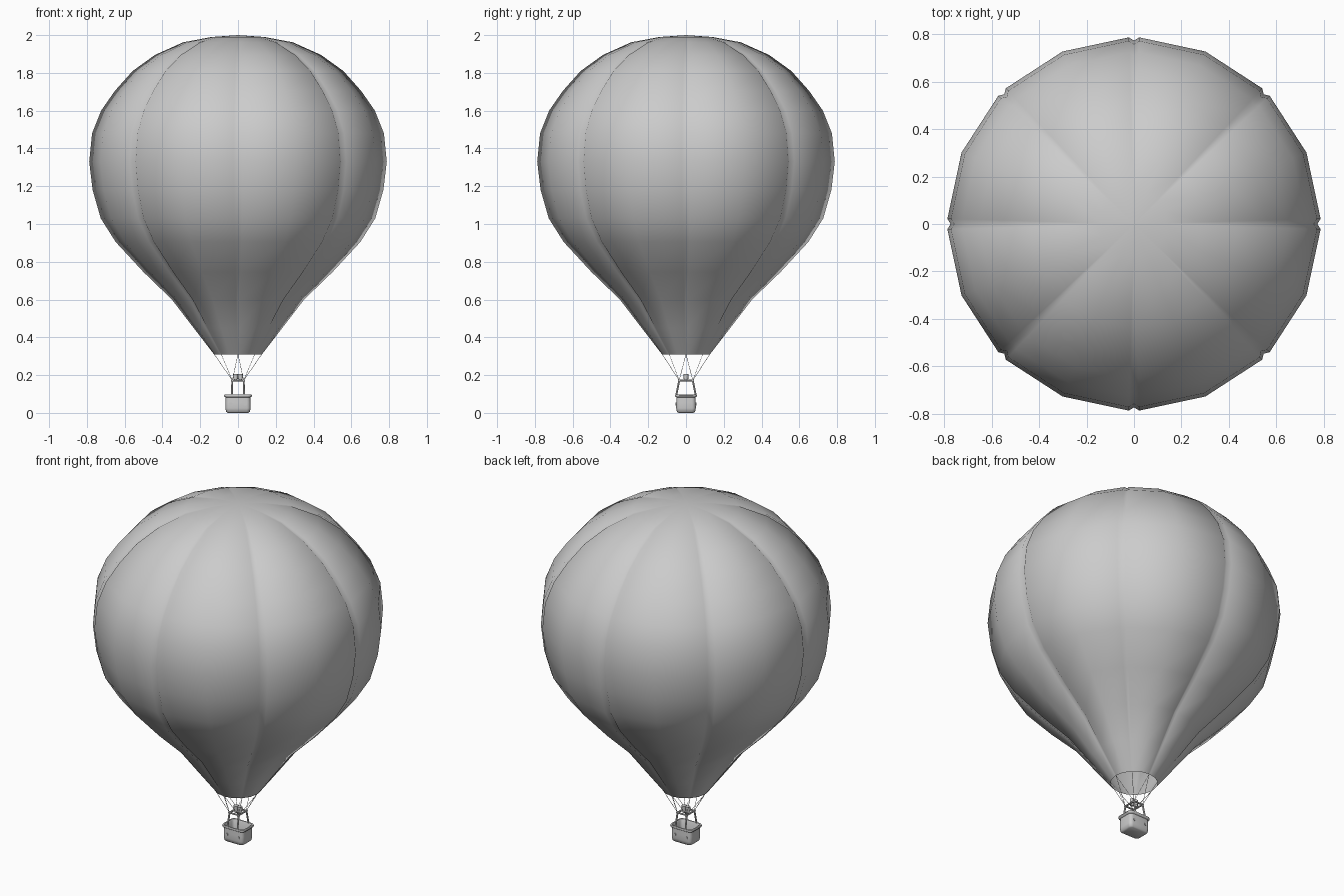
import bpy, bmesh
from math import sin, cos, pi, radians
from mathutils import Vector

if "Cube" in bpy.data.objects:
    bpy.data.objects.remove(bpy.data.objects["Cube"])


def finish(name, bm, angle=40):
    bmesh.ops.recalc_face_normals(bm, faces=bm.faces)
    me = bpy.data.meshes.new(name)
    bm.to_mesh(me)
    bm.free()
    ob = bpy.data.objects.new(name, me)
    bpy.context.collection.objects.link(ob)
    bpy.ops.object.select_all(action='DESELECT')
    ob.select_set(True)
    bpy.context.view_layer.objects.active = ob
    bpy.ops.object.shade_smooth_by_angle(angle=radians(angle))
    return ob


def loft(bm, rings, cap_start=False, cap_end=False):
    loops = [[bm.verts.new(p) for p in ring] for ring in rings]
    for a, b in zip(loops, loops[1:]):
        n = len(a)
        for i in range(n):
            bm.faces.new((a[i], a[(i + 1) % n], b[(i + 1) % n], b[i]))
    if cap_start:
        bm.faces.new(loops[0])
    if cap_end:
        bm.faces.new(loops[-1])
    return loops


def tube(bm, a, b, r, n=8, r2=None):
    a, b = Vector(a), Vector(b)
    q = (b - a).to_track_quat('Z', 'Y')
    ring = lambda c, rad: [c + q @ Vector((rad * cos(2 * pi * i / n), rad * sin(2 * pi * i / n), 0)) for i in range(n)]
    loft(bm, [ring(a, r), ring(b, r if r2 is None else r2)], True, True)


def rounded_rect(hx, hy, r, z, n=4):
    pts = []
    for k, (sx, sy) in enumerate([(1, 1), (-1, 1), (-1, -1), (1, -1)]):
        for i in range(n + 1):
            t = pi / 2 * (k + i / n)
            pts.append((sx * (hx - r) + r * cos(t), sy * (hy - r) + r * sin(t), z))
    return pts


# Envelope: eight gores with a narrow valley along each seam
profile = [(.127, .31), (.235, .45), (.35, .60), (.50, .745), (.648, .905), (.727, 1.03),
           (.77, 1.18), (.788, 1.33), (.773, 1.48), (.725, 1.60), (.652, 1.705),
           (.558, 1.81), (.44, 1.895), (.29, 1.962), (.14, 1.99)]


def gore_ring(r, z):
    depth = .014 * min(1, max(0, (r - .127) / .3))
    pts = []
    for g in range(8):
        for off, d in ((0, depth), (1.6, 0), (22.5, 0), (43.4, 0)):
            t = radians(45 * g + off)
            pts.append(((r - d) * cos(t), (r - d) * sin(t), z))
    return pts


bm = bmesh.new()
last = loft(bm, [gore_ring(r, z) for r, z in profile])[-1]
top = bm.verts.new((0, 0, 2))
for i in range(len(last)):
    bm.faces.new((last[i], last[(i + 1) % len(last)], top))
env = finish("envelope", bm, 180)

# Basket: open rounded box with rolled rim and inner floor
bm = bmesh.new()
sections = [(.054, .040, .014, 0), (.063, .048, .018, .006), (.067, .052, .02, .025),
            (.066, .051, .02, .055), (.065, .050, .02, .082), (.072, .056, .022, .085),
            (.075, .058, .024, .091), (.072, .056, .022, .097), (.064, .049, .019, .097),
            (.060, .045, .016, .091), (.059, .044, .015, .012)]
loft(bm, [rounded_rect(*s) for s in sections], True, True)
finish("basket", bm, 50)

# Round fittings on the front and back of the basket
bm = bmesh.new()
for x in (-.038, .038):
    for s in (-1, 1):
        tube(bm, (x, s * .048, .047), (x, s * .055, .047), .009, 10)
finish("basket_fittings", bm)

# Burner frame: leaning posts and a top rectangle
bm = bmesh.new()
tops = [(sx * .030, sy * .036, .172) for sx, sy in ((1, 1), (-1, 1), (-1, -1), (1, -1))]
for i, t in enumerate(tops):
    sx, sy = (1 if t[0] > 0 else -1), (1 if t[1] > 0 else -1)
    tube(bm, (sx * .033, sy * .052, .092), t, .005)
    d = (Vector(tops[(i + 1) % 4]) - Vector(t)).normalized() * .006
    tube(bm, Vector(t) - d, Vector(tops[(i + 1) % 4]) + d, .005)
tube(bm, (-.03, 0, .172), (.03, 0, .172), .005)
finish("burner_frame", bm)

# Twin burners
bm = bmesh.new()
for x in (-.013, .013):
    tube(bm, (x, 0, .165), (x, 0, .182), .009, 12)
    tube(bm, (x, 0, .180), (x, 0, .206), .012, 12, .013)
finish("burners", bm)

# Suspension ropes: three from each frame corner to the mouth
bm = bmesh.new()
for k, t in enumerate(tops):
    for step in (0, 45, 90):
        a = radians(90 * k + step)
        tube(bm, t, (.126 * cos(a), .126 * sin(a), .311), .0012, 4)
finish("ropes", bm)
